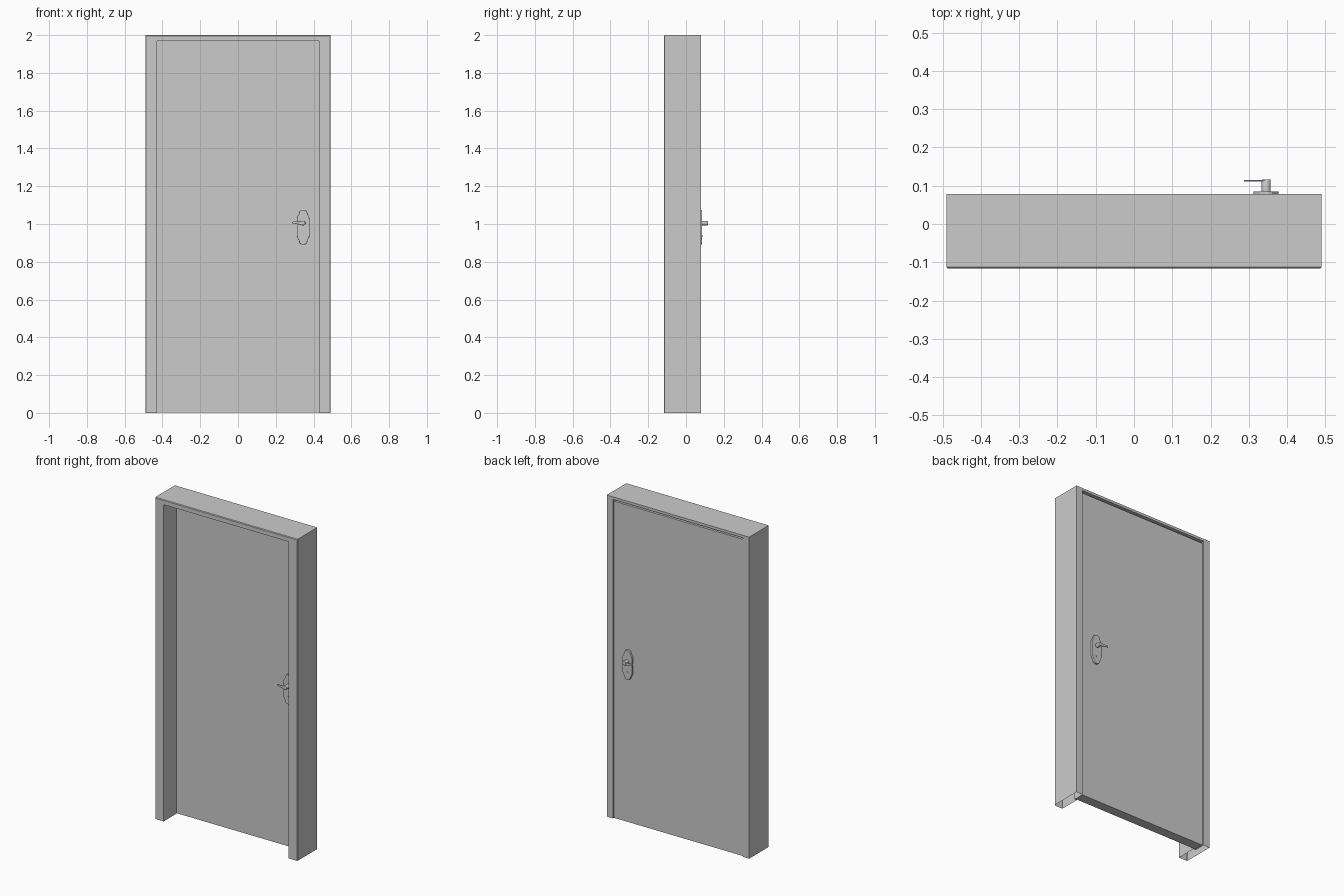
import bpy, bmesh, math

if "Cube" in bpy.data.objects:
    bpy.data.objects.remove(bpy.data.objects["Cube"])

W, H = 0.49, 2.0            # half width and height of the frame
DOOR_Y0, DOOR_Y1 = 0.012, 0.073
MID = (DOOR_Y0 + DOOR_Y1) / 2
HX, HZ = 0.345, 1.005       # handle axis


def finish(name, bm, smooth=False):
    bmesh.ops.recalc_face_normals(bm, faces=bm.faces)
    mesh = bpy.data.meshes.new(name)
    bm.to_mesh(mesh)
    bm.free()
    obj = bpy.data.objects.new(name, mesh)
    bpy.context.collection.objects.link(obj)
    if smooth:
        bpy.ops.object.select_all(action='DESELECT')
        obj.select_set(True)
        bpy.context.view_layer.objects.active = obj
        bpy.ops.object.shade_smooth_by_angle(angle=math.radians(35))
    return obj


def prism(name, outline, y0, y1, bevel=0.0, smooth=False):
    """Extrude an x-z outline from y0 to y1, bevelling the y1 rim."""
    bm = bmesh.new()
    base = bm.faces.new([bm.verts.new((x, y0, z)) for x, z in outline])
    res = bmesh.ops.extrude_face_region(bm, geom=[base], use_keep_orig=True)
    verts = [v for v in res['geom'] if isinstance(v, bmesh.types.BMVert)]
    bmesh.ops.translate(bm, verts=verts, vec=(0, y1 - y0, 0))
    if bevel:
        rim = [e for e in bm.edges if all(abs(v.co.y - y1) < 1e-6 for v in e.verts)]
        bmesh.ops.bevel(bm, geom=rim, offset=bevel, segments=2, profile=0.5,
                        affect='EDGES')
    return finish(name, bm, smooth)


def circle(cx, cz, r, n=24):
    return [(cx + r * math.cos(2 * math.pi * i / n),
             cz + r * math.sin(2 * math.pi * i / n)) for i in range(n)]


# Hollow frame: (side inset, top inset, y) profile swept up, across and down
profile = [(0, 0, 0.079), (0, 0, -0.1125), (0.004, 0.004, -0.1165),
           (0.06, 0.03, -0.1165), (0.06, 0.03, 0.010),
           (0.042, 0.016, 0.010), (0.042, 0.016, 0.079)]
bm = bmesh.new()
stations = []
for side, top in ((-1, False), (-1, True), (1, True), (1, False)):
    stations.append([bm.verts.new((side * (W - a), y, H - b if top else 0))
                     for a, b, y in profile])
n = len(profile)
for s, t in zip(stations, stations[1:]):
    for i in range(n):
        j = (i + 1) % n
        bm.faces.new((s[i], s[j], t[j], t[i]))
finish("door_frame", bm)

# Door leaf
prism("door_leaf", [(-0.443, 0.002), (0.443, 0.002), (0.443, 1.972), (-0.443, 1.972)],
      DOOR_Y0, DOOR_Y1)

# Escutcheon outline: wide shouldered middle with rounded ends
pz = 0.983
quarter = [(0.033, 0.045), (0.029, 0.060), (0.023, 0.068), (0.021, 0.078),
           (0.015, 0.087), (0.006, 0.092)]
right = [(x, -z) for x, z in reversed(quarter)] + quarter
plate = [(HX + x, pz + z) for x, z in right] + [(HX - x, pz + z) for x, z in reversed(right)]

# Lever outline: rounded at the hub, narrowing towards the tip
lever = [(HX + 0.012 * math.cos(math.radians(a)), HZ + 0.012 * math.sin(math.radians(a)))
         for a in range(-105, 106, 15)]
lever += [(0.320, HZ + 0.007), (0.293, HZ + 0.008), (0.287, HZ + 0.005),
          (0.288, HZ - 0.001), (0.320, HZ - 0.006)]

# Handle set on each face of the door
for label, s in (("back", 1), ("front", -1)):
    face = DOOR_Y1 if s > 0 else DOOR_Y0

    def y(d):
        return face + s * d

    prism(label + "_handle_plate", plate, y(-0.002), y(0.0125), 0.002)
    prism(label + "_handle_hub", circle(HX, HZ, 0.012), y(0.010), y(0.0435), 0.003, True)
    prism(label + "_handle_lever", lever, y(0.0375), y(0.0415), 0.001)
    prism(label + "_lock_cylinder", circle(HX, 0.937, 0.006, 16), y(0.010), y(0.0145), 0, True)
